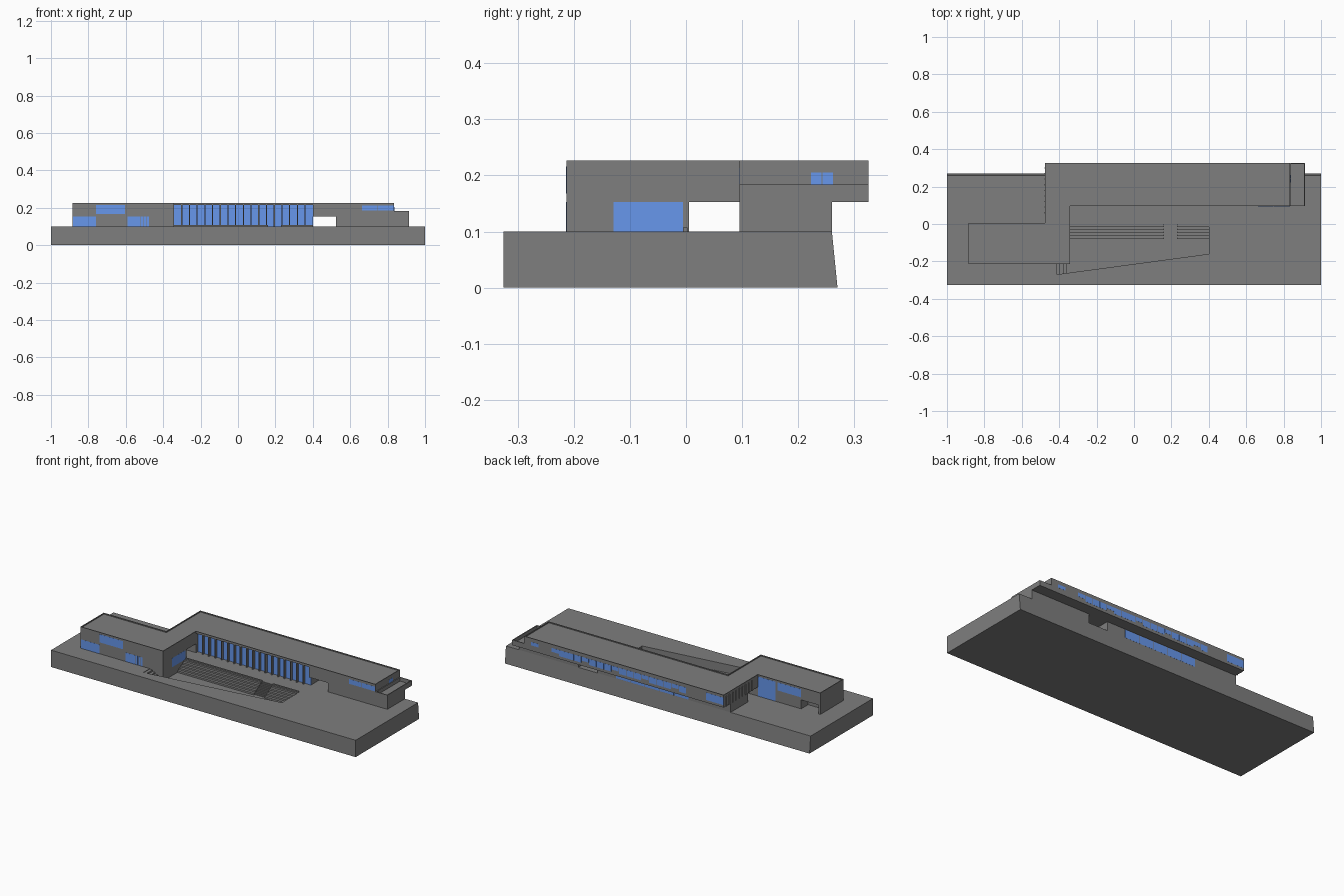
import bpy, bmesh

if "Cube" in bpy.data.objects:
    bpy.data.objects.remove(bpy.data.objects["Cube"])


def material(name, colour):
    m = bpy.data.materials.new(name)
    m.diffuse_color = colour
    m.use_nodes = True
    m.node_tree.nodes["Principled BSDF"].inputs["Base Color"].default_value = m.diffuse_color
    return m


glass_mat = material("glass_blue", (0.135, 0.31, 0.84, 1))
wall_mat = material("concrete_dark", (0.21, 0.21, 0.21, 1))


def make(name, bm, mat=wall_mat):
    bmesh.ops.recalc_face_normals(bm, faces=bm.faces)
    me = bpy.data.meshes.new(name)
    bm.to_mesh(me)
    bm.free()
    ob = bpy.data.objects.new(name, me)
    bpy.context.collection.objects.link(ob)
    me.materials.append(mat)
    return ob


def prism(name, pts, z0, z1, rim=0, sink=0):
    """Extruded floor plan, optionally with a sunk top leaving a parapet."""
    bm = bmesh.new()
    bot = [bm.verts.new((x, y, z0)) for x, y in pts]
    top = [bm.verts.new((x, y, z1)) for x, y in pts]
    n = len(pts)
    bm.faces.new(bot[::-1])
    roof = bm.faces.new(top)
    for i in range(n):
        j = (i + 1) % n
        bm.faces.new((bot[i], bot[j], top[j], top[i]))
    bmesh.ops.recalc_face_normals(bm, faces=bm.faces)
    if rim:
        bmesh.ops.inset_region(bm, faces=[roof], thickness=rim)
        ext = bmesh.ops.extrude_discrete_faces(bm, faces=[roof])
        bmesh.ops.translate(bm, verts=ext["faces"][0].verts, vec=(0, 0, -sink))
    return make(name, bm)


def boxes(name, specs, mat=wall_mat):
    """One object from boxes given as (x0, x1, y0, y1, z0, z1)."""
    bm = bmesh.new()
    for x0, x1, y0, y1, z0, z1 in specs:
        vs = bmesh.ops.create_cube(bm, size=1)["verts"]
        for v in vs:
            v.co.x = x1 if v.co.x > 0 else x0
            v.co.y = y1 if v.co.y > 0 else y0
            v.co.z = z1 if v.co.z > 0 else z0
    return make(name, bm, mat)


def panes(a, b, n, gap=0.004):
    w = (b - a) / n
    return [(a + i * w + gap / 2, a + (i + 1) * w - gap / 2) for i in range(n)]


G, F, R = 0.1, 0.153, 0.227          # ground, upper floor, roof levels
PIT = 0.05                           # level of the sunken court
L, M, W, E, T_E = -0.885, -0.475, -0.342, 0.835, 0.914
S, N = -0.213, 0.325

# base with sloping rear face
base = boxes("base", [(-1, 1, -0.325, 0.27, 0, G)])
for v in base.data.vertices:
    if v.co.y > 0 and v.co.z > 0.05:
        v.co.y = 0.26

# sunken court cut into the base
cutter = prism("court_cutter", [(W, 0), (0.4, 0), (0.4, -0.16), (-0.43, -0.272),
                                (-0.43, S), (W, S)], PIT, 0.2)
cutter.hide_render = True
mod = base.modifiers.new("court", "BOOLEAN")
mod.object = cutter
mod.solver = "EXACT"
bpy.context.view_layer.objects.active = base
base.select_set(True)
bpy.ops.object.modifier_apply(modifier=mod.name)
bpy.data.objects.remove(cutter)

# amphitheatre seats with a finer stair between them
rise, tread = (G - PIT) / 5, 0.016
boxes("court_seats", [(x0, x1, -tread * (i + 1), -tread * i, PIT - 0.002, G - rise * i)
                      for i in range(5) for x0, x1 in ((W, 0.16), (0.23, 0.4))])
boxes("court_stair", [(0.16, 0.23, -0.008 * (i + 1), -0.008 * i, PIT - 0.002,
                       G - rise / 2 * (i + 1)) for i in range(9)])
boxes("court_kerb", [(W, 0.16, -0.005, 0.003, G - 0.01, 0.107),
                     (0.23, 0.4, -0.005, 0.003, G - 0.01, 0.107)])


# side stair down to the court
def edge(x):
    return -0.272 + (x + 0.43) * 0.112 / 0.83


for i in range(5):
    x0, x1 = -0.43 + 0.0176 * i, -0.43 + 0.0176 * (i + 1)
    prism("side_step", [(x0, S), (x0, edge(x0)), (x1, edge(x1)), (x1, S)],
          PIT - 0.002, G - 0.0098 * i - 0.003)

# ground floor volumes with passages and a rear porch
prism("west_ground_floor", [(L, S), (W, S), (W, 0.005), (-0.76, 0.005), (-0.76, -0.06),
                            (-0.875, -0.06), (-0.875, 0.005), (L, 0.005)], G, F)
boxes("west_foundation", [(W - 0.02, W, S, 0, PIT, G)])
prism("hall_ground_floor", [(M, 0.095), (W, 0.095), (W, 0.115), (0.4, 0.115),
                            (0.4, 0.26), (M, 0.26)], G, F)
boxes("east_ground_floor", [(0.525, T_E, 0.095, 0.26, G, F)])

# upper floor, set back behind the hall glazing
prism("upper_floor", [(L, S), (W, S), (W, 0.115), (0.4, 0.115), (0.4, 0.095), (E, 0.095),
                      (E, N), (M, N), (M, 0.005), (L, 0.005)], F, 0.214)
prism("roof", [(L, S), (W, S), (W, 0.095), (E, 0.095), (E, N), (M, N), (M, 0.005),
               (L, 0.005)], 0.214, R, 0.006, 0.006)

# east terrace with parapet
prism("east_terrace", [(E, 0.095), (T_E, 0.095), (T_E, N), (E, N)],
      F, 0.184, 0.007, 0.022)

# tall hall glazing and fins
boxes("hall_glass", [(W, 0.4, 0.112, 0.118, G, 0.217)], glass_mat)
boxes("hall_fins", [(W + i * 0.0412 - 0.003, W + i * 0.0412 + 0.003, 0.096, 0.113, G, 0.215)
                    for i in range(1, 18)])

# windows on front and rear walls
T = 0.0006
front = [(L + 0.004, -0.76, G, F), (-0.76, -0.605, 0.168, 0.216), (-0.59, -0.525, G, F)]
front += [(a, b, G, F) for a, b in panes(-0.523, M, 3)]
boxes("front_windows", [(a, b, S - T, S + 0.002, c, d) for a, b, c, d in front]
      + [(a, b, 0.095 - T, 0.1, 0.185, 0.213) for a, b in panes(0.66, E, 2)], glass_mat)
boxes("west_rear_windows", [(-0.59, M, 0, 0.005 + T, G, 0.216),
                            (-0.76, -0.605, 0, 0.005 + T, 0.168, 0.216)], glass_mat)
rear = [(a, b, 0.183 if i % 4 == 1 else 0.17, 0.206) for i, (a, b) in
        enumerate(panes(-0.23, 0.655, 18, 0.003))]
rear += [(M + 0.002, -0.36, 0.168, 0.212), (0.74, 0.79, 0.185, 0.205)]
boxes("rear_strip_windows", [(a, b, N - 0.004, N + T, c, d) for a, b, c, d in rear], glass_mat)
boxes("rear_ground_windows", [(a, b, 0.255, 0.26 + T, G + 0.002, F - 0.003)
                              for a, b in panes(-0.2, 0.28, 5)], glass_mat)

# windows on the end walls
boxes("court_side_window", [(W - 0.004, W + T, -0.129, -0.005, G, F)], glass_mat)
boxes("east_end_window", [(E - 0.004, E + T, a, b, 0.184, 0.205)
                          for a, b in panes(0.222, 0.263, 2, 0.002)], glass_mat)

# sun slats on the west side of the link
boxes("link_slats", [(M - 0.004, M + 0.002, y - 0.003, y + 0.003, F, 0.213)
                     for y in [0.06 + 0.03 * i for i in range(9)]])
